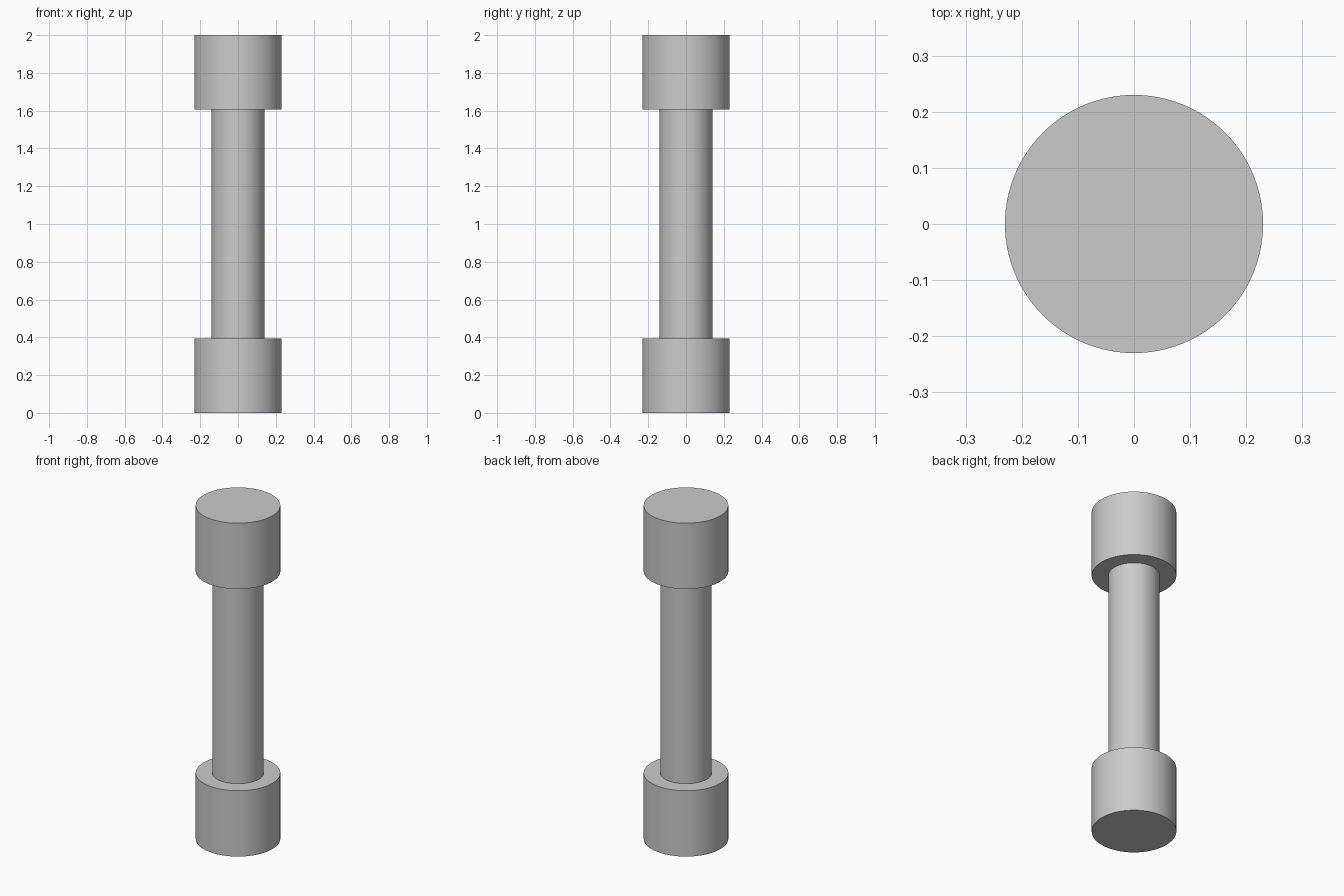
import bpy
import math

cube = bpy.data.objects.get("Cube")
if cube:
    bpy.data.objects.remove(cube, do_unlink=True)

# Single grey material
GREY = (0.6, 0.6, 0.6, 1.0)
grey = bpy.data.materials.new("plain grey")
grey.use_nodes = True
grey.diffuse_color = GREY
grey.node_tree.nodes["Principled BSDF"].inputs["Base Color"].default_value = GREY

HEIGHT = 2.0
END_HEIGHT = 0.395
END_RADIUS = 0.23
BAR_RADIUS = 0.14


def cylinder(name, radius, bottom, top):
    """Upright smooth-sided cylinder spanning bottom to top."""
    bpy.ops.mesh.primitive_cylinder_add(
        vertices=96, radius=radius, depth=top - bottom,
        location=(0, 0, (bottom + top) / 2))
    part = bpy.context.object
    part.name = name
    part.data.materials.append(grey)
    bpy.ops.object.shade_smooth_by_angle(angle=math.radians(30))
    return part


# Two wide end weights joined by a slim handle
cylinder("lower_weight", END_RADIUS, 0, END_HEIGHT)
cylinder("handle", BAR_RADIUS, END_HEIGHT, HEIGHT - END_HEIGHT)
cylinder("upper_weight", END_RADIUS, HEIGHT - END_HEIGHT, HEIGHT)
